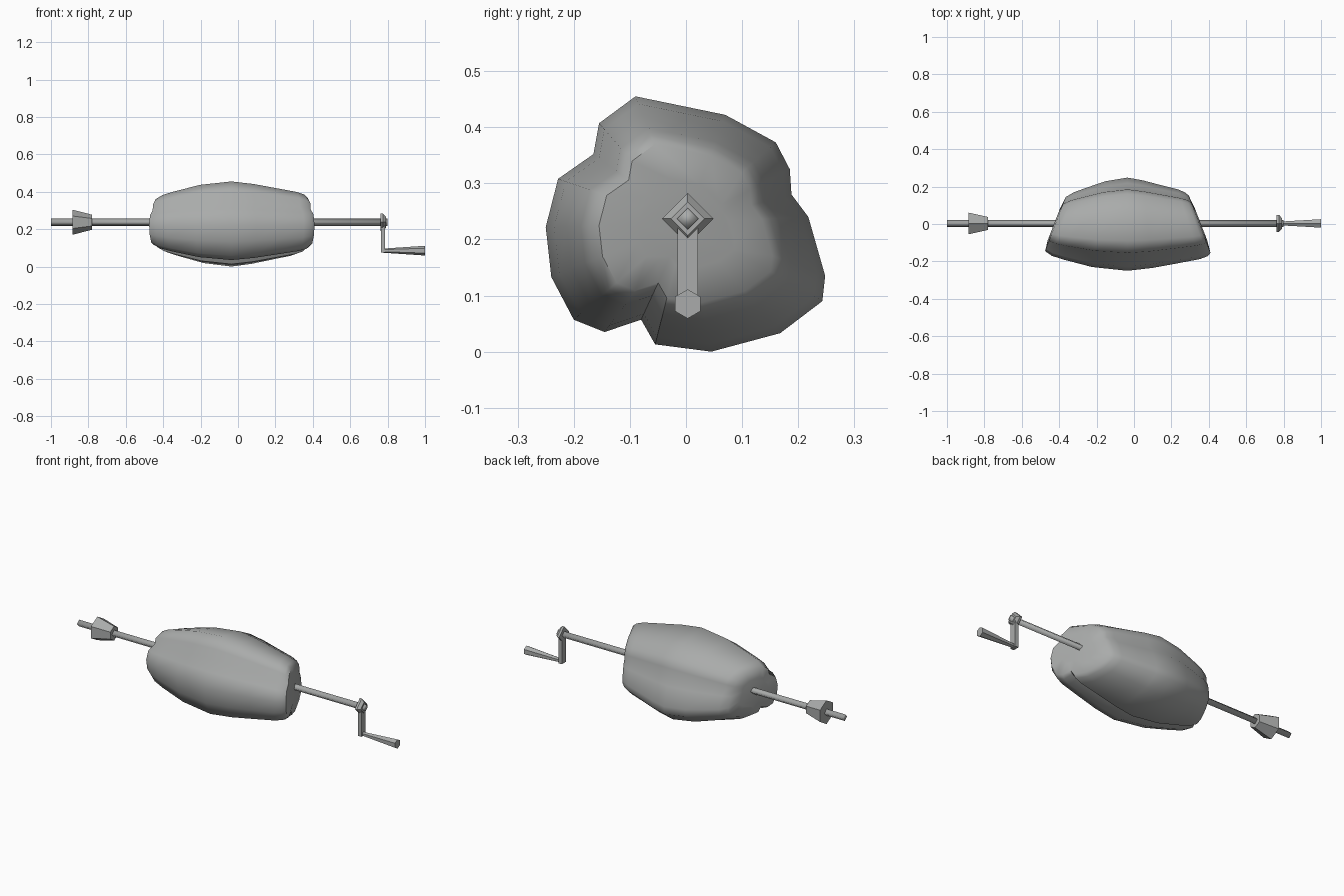
import bpy, bmesh, math
from mathutils import Vector

cube = bpy.data.objects.get("Cube")
if cube:
    bpy.data.objects.remove(cube, do_unlink=True)

grey = bpy.data.materials.new("warm_grey")
grey.use_nodes = True
colour = (0.40, 0.41, 0.405, 1)
grey.diffuse_color = colour
grey.node_tree.nodes["Principled BSDF"].inputs["Base Color"].default_value = colour

AXIS_Y, AXIS_Z = 0.003, 0.237


def loft(name, rings, smooth_angle):
    """Skin a list of equal-length point rings and close both ends."""
    bm = bmesh.new()
    loops = [[bm.verts.new(p) for p in ring] for ring in rings]
    for a, b in zip(loops, loops[1:]):
        for i in range(len(a)):
            j = (i + 1) % len(a)
            bm.faces.new((a[i], a[j], b[j], b[i]))
    for ring in (loops[0], loops[-1]):
        bm.faces.new(ring)
    bmesh.ops.recalc_face_normals(bm, faces=bm.faces)
    mesh = bpy.data.meshes.new(name)
    bm.to_mesh(mesh)
    bm.free()
    mesh.materials.append(grey)
    obj = bpy.data.objects.new(name, mesh)
    bpy.context.collection.objects.link(obj)
    bpy.ops.object.select_all(action='DESELECT')
    obj.select_set(True)
    bpy.context.view_layer.objects.active = obj
    bpy.ops.object.shade_smooth_by_angle(angle=math.radians(smooth_angle))
    return obj


def rod_ring(x, z, radius, sides):
    """Polygon across the x axis with a corner pointing up."""
    turns = [2 * math.pi * i / sides for i in range(sides)]
    return [(x, AXIS_Y + radius * math.sin(a), z + radius * math.cos(a)) for a in turns]


def tapered_rod(name, stations, z, sides, smooth_angle=35):
    return loft(name, [rod_ring(x, z, r, sides) for x, r in stations], smooth_angle)


# Meat: lumpy three-lobed section, tapering to slanted ends
section = [(-0.09, 0.455), (0.07, 0.422), (0.16, 0.373), (0.185, 0.325),
           (0.188, 0.28), (0.218, 0.24), (0.248, 0.135), (0.243, 0.09),
           (0.168, 0.033), (0.045, 0.0), (-0.055, 0.013), (-0.08, 0.057),
           (-0.145, 0.035), (-0.20, 0.057), (-0.24, 0.133), (-0.25, 0.222),
           (-0.228, 0.308), (-0.165, 0.352), (-0.155, 0.407)]
# Position along the length and size of the section there
stations = [(-1.02, 0.35), (-1, 0.58), (-0.9, 0.68), (-0.75, 0.76), (-0.4, 0.92),
            (0, 1), (0.28, 0.94), (0.55, 0.85), (0.85, 0.75), (0.95, 0.69),
            (1, 0.62), (1.02, 0.35)]
rings = []
for t, size in stations:
    ring = []
    for y, z in section:
        y, z = y * size, 0.23 + (z - 0.23) * size
        ring.append(Vector((-0.035 + t * (0.385 - 0.38 * y), y, z)))
    rings.append(ring)
loft("meat", rings, 50)

# Spit and its stopper
tapered_rod("spit_rod", [(-1, 0.019), (0.8, 0.019)], AXIS_Z, 4, 95)
tapered_rod("stopper", [(-0.885, 0.067), (-0.78, 0.040)], AXIS_Z, 6)

# Crank: hub, arm and grip
tapered_rod("crank_hub", [(0.763, 0.046), (0.775, 0.046), (0.79, 0.03)], AXIS_Z, 4)
arm = [[(x, AXIS_Y + dy, z) for x, dy in
        ((0.765, -0.018), (0.786, -0.018), (0.786, 0.018), (0.765, 0.018))]
       for z in (0.075, 0.22)]
loft("crank_arm", arm, 35)
tapered_rod("crank_grip", [(0.775, 0.011), (1, 0.026)], 0.085, 6)
